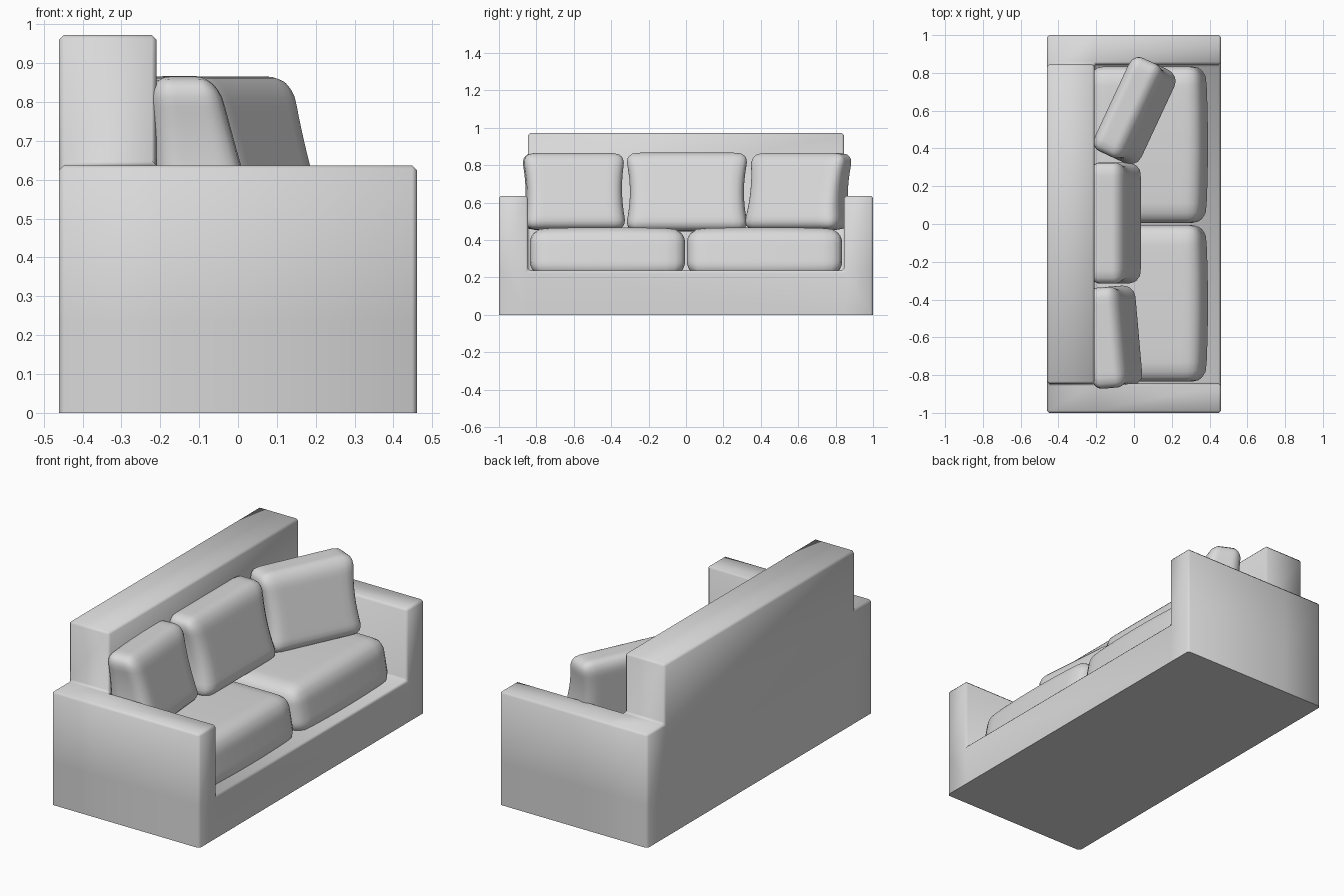
import bpy, bmesh
from math import radians
from mathutils import Vector

cube = bpy.data.objects.get("Cube")
if cube:
    bpy.data.objects.remove(cube, do_unlink=True)

# Single upholstery colour
fabric = bpy.data.materials.new("light_grey_fabric")
fabric.use_nodes = True
GREY = (0.7, 0.7, 0.7, 1)
fabric.diffuse_color = GREY
fabric.node_tree.nodes["Principled BSDF"].inputs["Base Color"].default_value = GREY


def finish(name, bm, angle=60):
    bmesh.ops.recalc_face_normals(bm, faces=bm.faces)
    mesh = bpy.data.meshes.new(name)
    bm.to_mesh(mesh)
    bm.free()
    mesh.materials.append(fabric)
    obj = bpy.data.objects.new(name, mesh)
    bpy.context.collection.objects.link(obj)
    bpy.ops.object.select_all(action="DESELECT")
    obj.select_set(True)
    bpy.context.view_layer.objects.active = obj
    bpy.ops.object.shade_smooth_by_angle(angle=radians(angle))
    return obj


def raise_faces(bm, test, height):
    """Extrude the top faces whose centre passes the test up to a height."""
    top = max(f.calc_center_median().z for f in bm.faces if test(f.calc_center_median()))
    faces = [f for f in bm.faces if f.normal.z > 0.9
             and test(f.calc_center_median()) and abs(f.calc_center_median().z - top) < 0.001]
    new = bmesh.ops.extrude_face_region(bm, geom=faces)["geom"]
    bmesh.ops.delete(bm, geom=faces, context="FACES")
    for v in new:
        if isinstance(v, bmesh.types.BMVert):
            v.co.z = height
    bm.normal_update()


# Frame: base block with the arms and backrest extruded from it
DEPTH, BACK_X, ARM_Y, SEAT_Z, ARM_Z, BACK_Z = 0.46, -0.21, 0.845, 0.237, 0.637, 0.972
bm = bmesh.new()
bmesh.ops.create_cube(bm, size=2)
for v in bm.verts:
    v.co = (v.co.x * DEPTH, v.co.y, SEAT_Z if v.co.z > 0 else 0)
for point, normal in [((BACK_X, 0, 0), (1, 0, 0)), ((0, ARM_Y, 0), (0, 1, 0)),
                      ((0, -ARM_Y, 0), (0, 1, 0))]:
    bmesh.ops.bisect_plane(bm, geom=bm.verts[:] + bm.edges[:] + bm.faces[:],
                           plane_co=point, plane_no=normal)
bm.normal_update()
raise_faces(bm, lambda c: abs(c.y) > ARM_Y or c.x < BACK_X, ARM_Z)
raise_faces(bm, lambda c: abs(c.y) < ARM_Y and c.x < BACK_X, BACK_Z)
bmesh.ops.recalc_face_normals(bm, faces=bm.faces)
edges = [e for e in bm.edges if len(e.link_faces) == 2
         and e.calc_face_angle() > 1 and max(v.co.z for v in e.verts) > 0.01]
bmesh.ops.bevel(bm, geom=edges, offset=0.012, segments=1, affect="EDGES")
finish("sofa_frame", bm)


def cushion(name, size, radius, shape, location, turn=0):
    """Rounded box, reshaped by a rule on its normalised coordinates."""
    bm = bmesh.new()
    bmesh.ops.create_cube(bm, size=2)
    bmesh.ops.subdivide_edges(bm, edges=bm.edges[:], cuts=15, use_grid_fill=True)
    half = Vector(size) / 2
    for v in bm.verts:
        p = Vector(a * h for a, h in zip(v.co, half))
        core = Vector(max(r - h, min(h - r, a)) for a, h, r in zip(p, half, [radius] * 3))
        p = core + (p - core).normalized() * radius
        v.co = shape(p, *(a / h for a, h in zip(p, half)))
    obj = finish(name, bm, 80)
    obj.location = location
    obj.rotation_euler.z = radians(turn)


def seat_shape(p, u, v, w):
    # Front slopes back towards the top and bows out in the middle
    front = max(u, 0)
    return (p.x - front * (0.025 * (w + 1) + 0.012 * v * v), p.y, p.z + 0.008 * (1 - v * v) * w)


def back_shape(p, u, v, w):
    # Thicker at the foot, leaning back, with waisted sides
    return (p.x * (1 - 0.2 * w) - 0.035 * w,
            p.y * (1 - 0.09 * (1 - w * w)), p.z)


# Seat cushions
for name, side in (("seat_cushion_left", 1), ("seat_cushion_right", -1)):
    cushion(name, (0.64, 0.83, 0.25), 0.075, seat_shape, (0.085, side * 0.42, 0.335))

# Loose back cushions
cushion("back_cushion_middle", (0.22, 0.67, 0.42), 0.065, back_shape, (-0.115, 0.005, 0.657))
cushion("back_cushion_right", (0.22, 0.56, 0.41), 0.065, back_shape, (-0.125, -0.6, 0.66), 5)
cushion("back_cushion_left", (0.22, 0.57, 0.41), 0.065, back_shape, (-0.01, 0.605, 0.66), -25)
